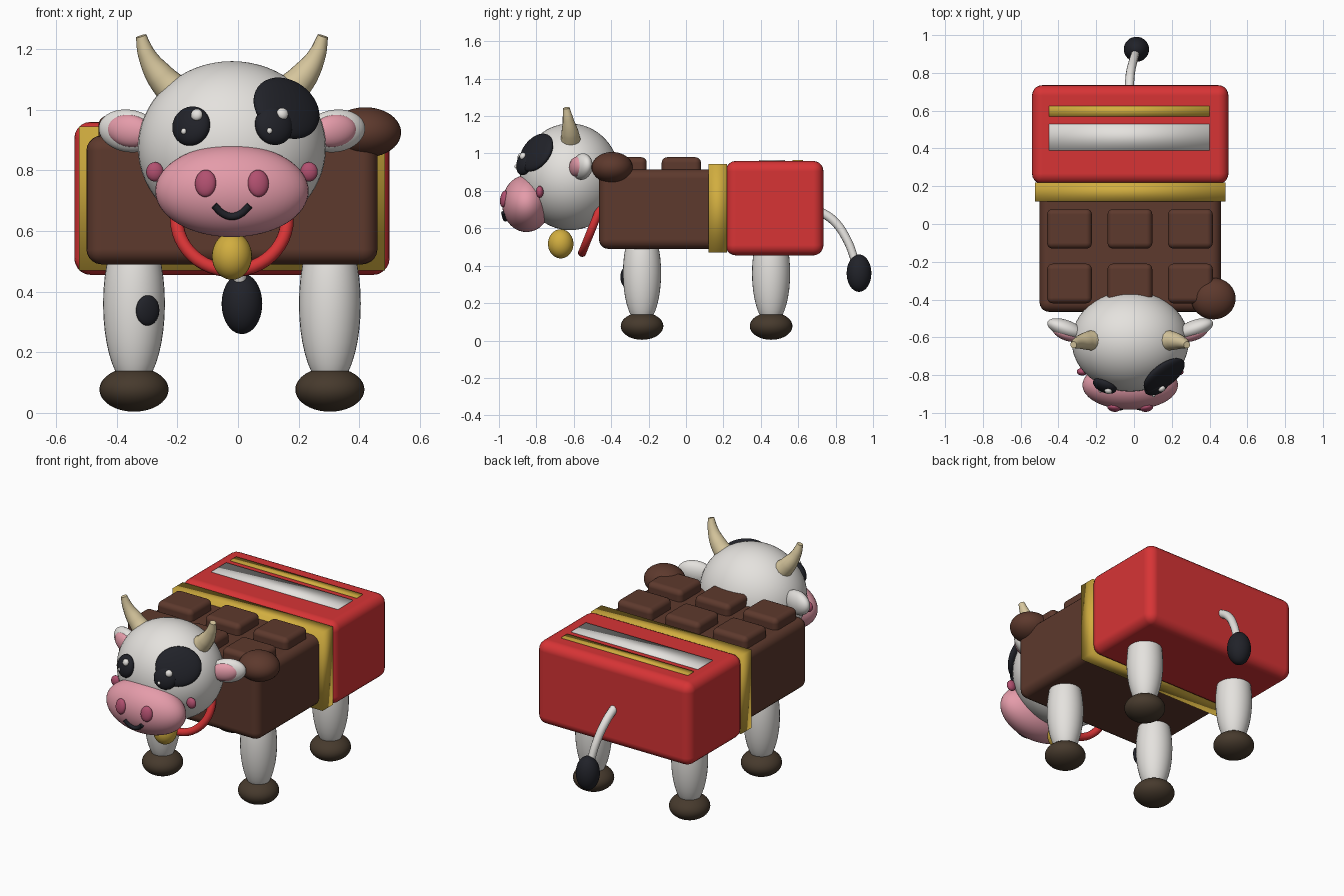
import bpy, math
from mathutils import Vector, Matrix

if "Cube" in bpy.data.objects:
    bpy.data.objects.remove(bpy.data.objects["Cube"])

CX = -0.02  # symmetry axis of the body


def mat(name, r, g, b):
    m = bpy.data.materials.new(name)
    m.diffuse_color = (r, g, b, 1)
    m.use_nodes = True
    m.node_tree.nodes["Principled BSDF"].inputs["Base Color"].default_value = m.diffuse_color
    return m


WHITE = mat("cream white", 0.78, 0.76, 0.73)
BLACK = mat("soft black", 0.015, 0.016, 0.022)
RED = mat("wrapper red", 0.68, 0.034, 0.036)
GOLD = mat("foil gold", 0.64, 0.42, 0.05)
BROWN = mat("chocolate brown", 0.11, 0.041, 0.026)
PINK = mat("muzzle pink", 0.78, 0.33, 0.40)
ROSE = mat("dark rose", 0.44, 0.08, 0.16)
HORN = mat("horn beige", 0.68, 0.57, 0.34)
HOOF = mat("hoof brown", 0.062, 0.042, 0.026)


def finish(name, material):
    ob = bpy.context.object
    ob.name = name
    ob.data.materials.clear()
    ob.data.materials.append(material)
    return ob


def ball(name, center, radii, material, rot=None, seg=32, rings=20):
    bpy.ops.mesh.primitive_uv_sphere_add(segments=seg, ring_count=rings)
    ob = finish(name, material)
    turn = rot.to_matrix().to_4x4() if rot else Matrix()
    ob.data.transform(Matrix.Translation(center) @ turn @ Matrix.Diagonal((*radii, 1)))
    ob.data.shade_smooth()
    return ob


def box(name, lo, hi, material, bevel=0.0):
    lo, hi = Vector(lo), Vector(hi)
    bpy.ops.mesh.primitive_cube_add(size=1)
    ob = finish(name, material)
    ob.data.transform(Matrix.Translation((lo + hi) / 2) @ Matrix.Diagonal((*(hi - lo), 1)))
    ob.data.shade_smooth()
    if bevel:
        mod = ob.modifiers.new("round", 'BEVEL')
        mod.width, mod.segments = bevel, 5
        mod.harden_normals = True
    return ob


def tube(name, points, radii, material, thick=1.0):
    cu = bpy.data.curves.new(name, 'CURVE')
    cu.dimensions = '3D'
    cu.bevel_depth, cu.bevel_resolution, cu.use_fill_caps = thick, 4, True
    sp = cu.splines.new('BEZIER')
    sp.bezier_points.add(len(points) - 1)
    for bp, p, r in zip(sp.bezier_points, points, radii):
        bp.co, bp.radius = p, r
        bp.handle_left_type = bp.handle_right_type = 'AUTO'
    ob = bpy.data.objects.new(name, cu)
    bpy.context.collection.objects.link(ob)
    bpy.ops.object.select_all(action='DESELECT')
    ob.select_set(True)
    bpy.context.view_layer.objects.active = ob
    bpy.ops.object.convert(target='MESH')
    ob = finish(name, material)
    bpy.ops.object.shade_smooth_by_angle(angle=math.radians(50))
    return ob


def on_front(center, radii, x, z):
    """Point and normal on the front of an ellipsoid."""
    c = Vector(center)
    u, w = (x - c.x) / radii[0], (z - c.z) / radii[2]
    y = c.y - radii[1] * math.sqrt(max(0, 1 - u * u - w * w))
    p = Vector((x, y, z))
    n = Vector([(p[i] - c[i]) / radii[i] ** 2 for i in range(3)]).normalized()
    return p, n


def spot(name, shape, x, z, radii, material, lift=0.0):
    p, n = on_front(*shape, x, z)
    return ball(name, p + n * lift, radii, material, (-n).to_track_quat('Y', 'Z'))


# Chocolate body, foil band and wrapper
box("chocolate_body", (-0.50, -0.465, 0.49), (0.46, 0.18, 0.915), BROWN, 0.05)
box("foil_band", (-0.525, 0.12, 0.47), (0.485, 0.22, 0.945), GOLD)
box("wrapper", (-0.54, 0.212, 0.455), (0.50, 0.735, 0.96), RED, 0.055)
box("gold_stripe", (-0.45, 0.57, 0.955), (0.40, 0.625, 0.966), GOLD)
box("white_stripe", (-0.45, 0.39, 0.955), (0.40, 0.53, 0.966), WHITE)
for i, x in enumerate((-0.46, -0.14, 0.18)):
    for j, y in enumerate((-0.42, -0.13)):
        box(f"chocolate_piece_{i}_{j}", (x, y, 0.88), (x + 0.237, y + 0.21, 0.98), BROWN, 0.03)
ball("chocolate_lump", (0.42, -0.395, 0.925), (0.118, 0.11, 0.083), BROWN)

# Legs and hooves
for side, x in (("left", CX - 0.323), ("right", CX + 0.323)):
    for end, y in (("front", -0.235), ("back", 0.455)):
        ball(f"{end}_{side}_leg", (x, y, 0.36), (0.102, 0.102, 0.28), WHITE)
        ball(f"{end}_{side}_hoof", (x, y, 0.077), (0.114, 0.114, 0.073), HOOF)
LEG = ((CX - 0.323, -0.235, 0.36), (0.102, 0.102, 0.28))
spot("leg_spot", LEG, -0.298, 0.338, (0.042, 0.018, 0.05), BLACK)

# Tail
tube("tail", [(-0.025, 0.70, 0.70), (-0.02, 0.79, 0.64), (-0.005, 0.86, 0.54), (0.01, 0.91, 0.41)],
     [1.0, 1.0, 0.95, 0.9], WHITE, 0.024)
ball("tail_tuft", (0.013, 0.925, 0.36), (0.067, 0.066, 0.1), BLACK)

# Head and muzzle
HEAD = ((CX, -0.62, 0.875), (0.31, 0.267, 0.285))
MUZZLE = ((CX, -0.853, 0.732), (0.253, 0.13, 0.152))
ball("head", *HEAD, WHITE, seg=48, rings=32)
ball("muzzle", *MUZZLE, PINK, seg=48, rings=32)
spot("eye_patch", HEAD, 0.16, 1.005, (0.128, 0.035, 0.112), BLACK)

# Eyes, nostrils, cheeks, ears and horns on both sides
for side, s in (("left", -1), ("right", 1)):
    ex = CX + s * 0.133
    lift = 0.014 if s > 0 else 0.004
    spot(f"{side}_eye", HEAD, ex, 0.945, (0.066, 0.035, 0.066), BLACK, lift)
    gx = ex + (0.027 if s < 0 else 0.015)
    spot(f"{side}_eye_glint", HEAD, gx, 0.972, (0.02, 0.015, 0.02), WHITE, lift + 0.03)
    spot(f"{side}_eye_small_glint", HEAD, gx - 0.038, 0.923, (0.009, 0.008, 0.01), WHITE, lift + 0.032)
    spot(f"{side}_nostril", MUZZLE, CX + s * 0.087, 0.757, (0.035, 0.02, 0.045), ROSE)
    ball(f"{side}_cheek", (CX + s * 0.254, -0.782, 0.795), (0.029, 0.02, 0.032), ROSE)

    turn = Matrix.Rotation(s * math.radians(20), 3, 'Z') @ Matrix.Rotation(-s * math.radians(8), 3, 'Y')
    q = turn.to_quaternion()
    ball(f"{side}_ear", (CX + s * 0.34, -0.555, 0.93), (0.105, 0.046, 0.07), WHITE, q)
    ball(f"{side}_inner_ear", (CX + s * 0.337, -0.583, 0.93), (0.078, 0.034, 0.053), PINK, q)

    tube(f"{side}_horn", [(CX + s * 0.175, -0.615, 1.045), (CX + s * 0.24, -0.62, 1.115),
                          (CX + s * 0.28, -0.63, 1.18), (CX + s * 0.30, -0.64, 1.243)],
         [0.06, 0.046, 0.03, 0.018], HORN)

# Smiling mouth following the muzzle surface
smile = []
for t in (-1, -0.5, 0, 0.5, 1):
    p, n = on_front(*MUZZLE, CX + t * 0.058, 0.65 + 0.035 * t * t)
    smile.append(p + n * 0.004)
tube("mouth", smile, [1] * 5, BLACK, 0.012)

# Collar and bell
bpy.ops.mesh.primitive_torus_add(major_radius=0.182, minor_radius=0.022, major_segments=48, minor_segments=14)
collar = finish("collar", RED)
collar.data.transform(Matrix.Translation((CX, -0.487, 0.638)) @ Matrix.Rotation(math.radians(68), 4, 'X'))
collar.data.shade_smooth()
ball("bell", (CX, -0.67, 0.517), (0.066, 0.068, 0.078), GOLD)
